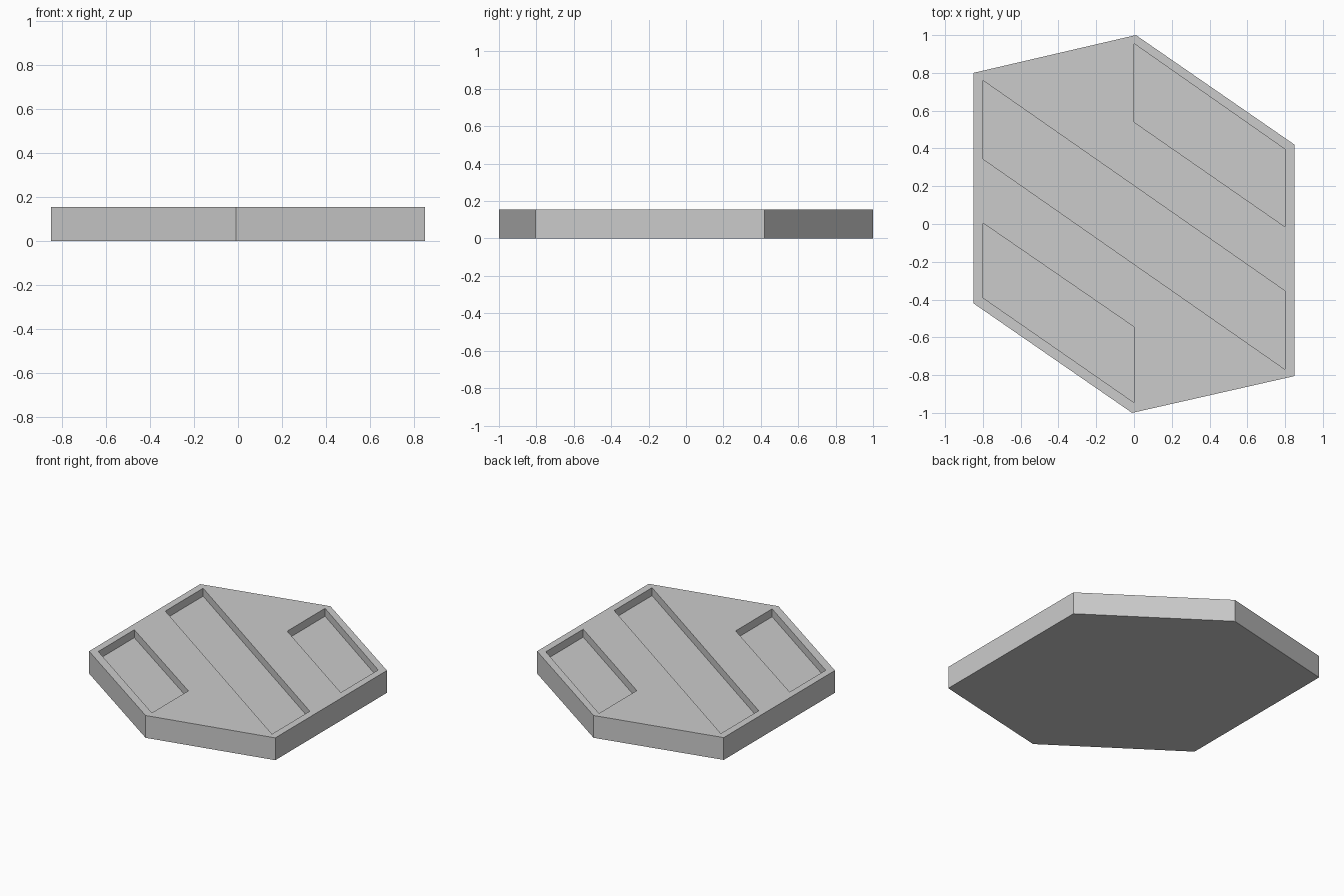
import bpy
import bmesh

default = bpy.data.objects.get("Cube")
if default:
    bpy.data.objects.remove(default, do_unlink=True)

HEIGHT = 0.155
FLOOR = 0.1

grey = bpy.data.materials.new("plain grey")
grey.use_nodes = True
grey.diffuse_color = (0.6, 0.6, 0.6, 1)
grey.node_tree.nodes["Principled BSDF"].inputs["Base Color"].default_value = grey.diffuse_color


def prism(name, outline, bottom, top):
    """Extrude a flat outline from bottom to top."""
    bm = bmesh.new()
    face = bm.faces.new([bm.verts.new((x, y, bottom)) for x, y in outline])
    up = bmesh.ops.extrude_face_region(bm, geom=[face])["geom"]
    for v in up:
        if isinstance(v, bmesh.types.BMVert):
            v.co.z = top
    bmesh.ops.recalc_face_normals(bm, faces=bm.faces)
    mesh = bpy.data.meshes.new(name)
    bm.to_mesh(mesh)
    bm.free()
    mesh.materials.append(grey)
    obj = bpy.data.objects.new(name, mesh)
    bpy.context.collection.objects.link(obj)
    return obj


def slanted(x0, x1, left, right):
    """Parallelogram with two vertical sides; left and right are (low, high)."""
    return [(x0, left[0]), (x1, right[0]), (x1, right[1]), (x0, left[1])]


# Six-sided slab
slab = prism("slab", [(0.85, 0.42), (0.01, 1), (-0.85, 0.8),
                      (-0.85, -0.42), (-0.01, -1), (0.85, -0.805)], 0, HEIGHT)

# Three slanted pockets sunk into the top
pockets = {
    "back_pocket": slanted(0, 0.8, (0.54, 0.955), (-0.015, 0.395)),
    "middle_pocket": slanted(-0.8, 0.8, (0.345, 0.76), (-0.77, -0.355)),
    "front_pocket": slanted(-0.8, 0, (-0.39, 0.005), (-0.945, -0.545)),
}
cutters = []
for name, outline in pockets.items():
    cutter = prism(name, outline, FLOOR, HEIGHT + 0.1)
    cutter.hide_render = True
    cut = slab.modifiers.new(name, "BOOLEAN")
    cut.operation = "DIFFERENCE"
    cut.solver = "EXACT"
    cut.object = cutter
    cutters.append(cutter)

# Bake the cuts and drop the cutters
depsgraph = bpy.context.evaluated_depsgraph_get()
slab.data = bpy.data.meshes.new_from_object(slab.evaluated_get(depsgraph))
slab.modifiers.clear()
for cutter in cutters:
    bpy.data.objects.remove(cutter, do_unlink=True)
